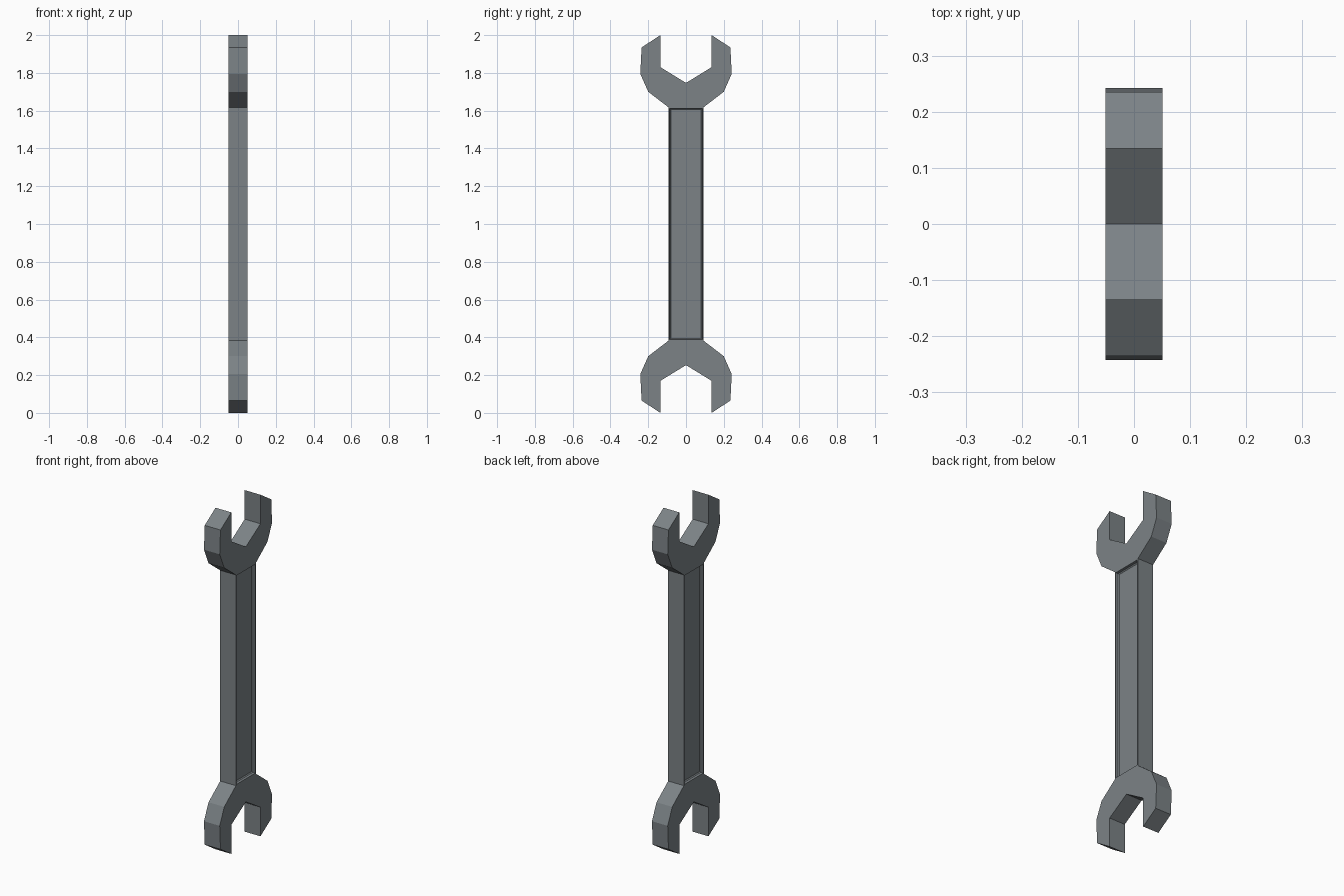
import bpy
import bmesh

cube = bpy.data.objects.get("Cube")
if cube:
    bpy.data.objects.remove(cube)

HALF = 0.051

steel = bpy.data.materials.new("steel grey")
steel.use_nodes = True
colour = (0.20, 0.225, 0.24, 1)
steel.diffuse_color = colour
steel.node_tree.nodes["Principled BSDF"].inputs["Base Color"].default_value = colour

# Half profile of the open jaw, from the neck round to the mouth centre (y, z)
jaw = [(0.092, 1.617), (0.2, 1.70), (0.242, 1.795), (0.235, 1.935),
       (0.135, 2.0), (0.135, 1.83)]
mouth = [(0, 1.747)]
head = jaw + mouth + [(-y, z) for y, z in reversed(jaw)]
foot = [(-y, 2 - z) for y, z in head]

bm = bmesh.new()
top = [bm.verts.new((-HALF, y, z)) for y, z in head]
bottom = [bm.verts.new((-HALF, y, z)) for y, z in foot]
bm.faces.new(top)
bm.faces.new(bottom)
bm.faces.new((top[0], top[-1], bottom[0], bottom[-1]))

# Thicken the flat outline into a solid
solid = bmesh.ops.extrude_face_region(bm, geom=bm.faces[:])
moved = [v for v in solid["geom"] if isinstance(v, bmesh.types.BMVert)]
bmesh.ops.translate(bm, verts=moved, vec=(2 * HALF, 0, 0))
bmesh.ops.recalc_face_normals(bm, faces=bm.faces[:])

# Recessed panel on both sides of the handle: rim, straight wall, sloped border
panels = [f for f in bm.faces
          if abs(f.normal.x) > 0.9 and abs(f.calc_center_median().z - 1) < 0.1]
for inset, depth in ((0.008, 0), (0.0005, -0.015), (0.008, -0.005)):
    bmesh.ops.inset_individual(bm, faces=panels, thickness=inset, depth=depth)

mesh = bpy.data.meshes.new("double_ended_spanner")
bm.to_mesh(mesh)
bm.free()
mesh.materials.append(steel)
spanner = bpy.data.objects.new("double_ended_spanner", mesh)
bpy.context.collection.objects.link(spanner)
